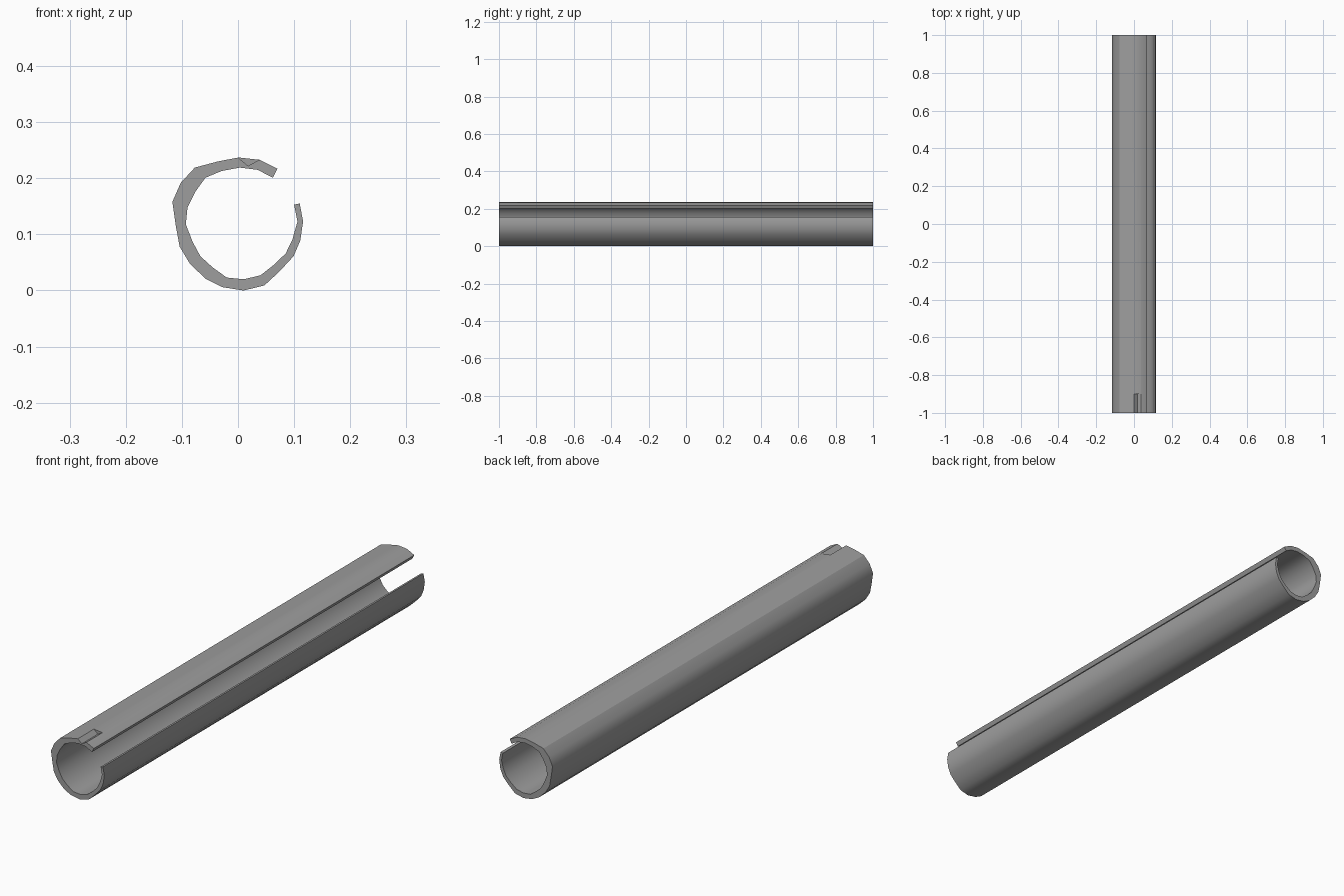
import bpy
import bmesh
import math

cube = bpy.data.objects.get("Cube")
if cube:
    bpy.data.objects.remove(cube, do_unlink=True)

# Single grey material
grey = bpy.data.materials.new("mid_grey")
grey.use_nodes = True
colour = (0.34, 0.34, 0.34, 1)
grey.diffuse_color = colour
grey.node_tree.nodes["Principled BSDF"].inputs["Base Color"].default_value = colour


def prism(name, profile, y_start, y_end):
    """Extrude a closed (x, z) profile along y."""
    bm = bmesh.new()
    face = bm.faces.new([bm.verts.new((x, y_start, z)) for x, z in profile])
    result = bmesh.ops.extrude_face_region(bm, geom=[face], use_keep_orig=True)
    moved = [v for v in result["geom"] if isinstance(v, bmesh.types.BMVert)]
    bmesh.ops.translate(bm, verts=moved, vec=(0, y_end - y_start, 0))
    bmesh.ops.recalc_face_normals(bm, faces=bm.faces)
    mesh = bpy.data.meshes.new(name)
    bm.to_mesh(mesh)
    bm.free()
    mesh.materials.append(grey)
    obj = bpy.data.objects.new(name, mesh)
    bpy.context.collection.objects.link(obj)
    return obj


# Outer wall, from the upper lip round to the lower lip
outer = [
    (.07, .217), (.038, .233), (.001, .237), (-.036, .23), (-.077, .219),
    (-.102, .192), (-.117, .158), (-.111, .116), (-.104, .078), (-.086, .048),
    (-.058, .021), (-.028, .006), (.01, 0), (.047, .009), (.074, .034),
    (.099, .061), (.111, .089), (.116, .123), (.11, .155),
]
# Inner wall, back from the lower lip to the upper lip
inner = [
    (.1, .153), (.106, .123), (.097, .091), (.085, .066), (.063, .045),
    (.04, .027), (.01, .02), (-.02, .023), (-.045, .041), (-.067, .061),
    (-.081, .087), (-.093, .118), (-.09, .148), (-.076, .176), (-.058, .201),
    (-.029, .213), (.003, .219), (.035, .215), (.062, .201),
]
tube = prism("slotted_tube", outer + inner, -1, 1)

# V-shaped notch in the top of the front end
cutter = prism("notch_cutter", [(.018, .222), (.058, .244), (-.018, .252)], -1.1, -.9)
cutter.hide_render = True
cut = tube.modifiers.new("notch", "BOOLEAN")
cut.operation = "DIFFERENCE"
cut.solver = "EXACT"
cut.object = cutter

bpy.ops.object.select_all(action="DESELECT")
tube.select_set(True)
bpy.context.view_layer.objects.active = tube
bpy.ops.object.modifier_apply(modifier=cut.name)
bpy.data.objects.remove(cutter, do_unlink=True)

# Smooth walls with crisp lips and ends
bpy.ops.object.shade_smooth_by_angle(angle=math.radians(32))
